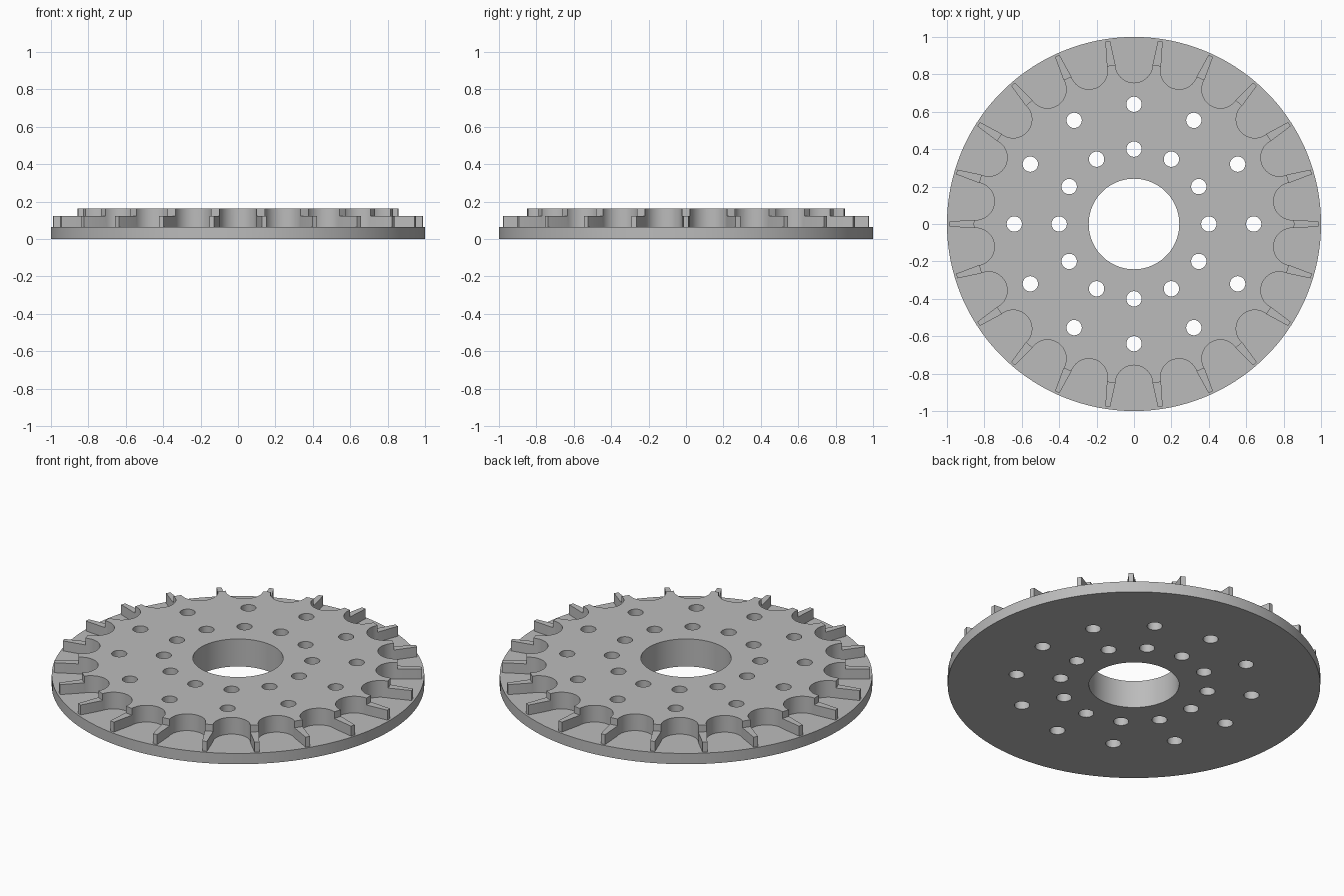
import bpy
import bmesh
from math import radians, pi, sin, cos
from mathutils import Matrix, Vector

if "Cube" in bpy.data.objects:
    bpy.data.objects.remove(bpy.data.objects["Cube"])

TEETH = 22
BASE_Z, TOOTH_Z, TOP_Z = 0.064, 0.123, 0.163
BORE_R, STEP_R, TIP_R, DISC_R = 0.242, 0.857, 0.988, 1.0

steel = bpy.data.materials.new("grey metal")
steel.use_nodes = True
steel.diffuse_color = (0.5, 0.5, 0.5, 1)
steel.node_tree.nodes["Principled BSDF"].inputs["Base Color"].default_value = (0.5, 0.5, 0.5, 1)


def make_object(name, bm):
    bmesh.ops.recalc_face_normals(bm, faces=bm.faces)
    mesh = bpy.data.meshes.new(name)
    bm.to_mesh(mesh)
    bm.free()
    mesh.materials.append(steel)
    obj = bpy.data.objects.new(name, mesh)
    bpy.context.collection.objects.link(obj)
    return obj


def lathe(name, profile, steps):
    """Revolve a closed (radius, height) profile around z."""
    bm = bmesh.new()
    verts = [bm.verts.new((r, 0, z)) for r, z in profile]
    edges = [bm.edges.new((v, verts[i - 1])) for i, v in enumerate(verts)]
    bmesh.ops.spin(bm, geom=verts + edges, cent=(0, 0, 0), axis=(0, 0, 1),
                   angle=2 * pi, steps=steps, use_merge=True)
    bmesh.ops.remove_doubles(bm, verts=bm.verts, dist=1e-5)
    return make_object(name, bm)


def add_prism(bm, outline, z0, z1):
    low = [bm.verts.new((p.x, p.y, z0)) for p in outline]
    high = [bm.verts.new((p.x, p.y, z1)) for p in outline]
    bm.faces.new(low[::-1])
    bm.faces.new(high)
    for i in range(len(low)):
        bm.faces.new((low[i - 1], low[i], high[i], high[i - 1]))


def arc(cx, radius, start, end, count):
    angles = [radians(start + (end - start) * i / count) for i in range(count + 1)]
    return [Vector((cx + radius * cos(a), radius * sin(a), 0)) for a in angles]


# stepped disc: base flange, tooth level and raised hub with centre bore
disc = lathe("toothed_disc", [
    (BORE_R, 0), (DISC_R, 0), (DISC_R, BASE_Z), (TIP_R, BASE_Z),
    (TIP_R, TOOTH_Z), (STEP_R, TOOTH_Z), (STEP_R, TOP_Z), (BORE_R, TOP_Z)], 132)

# round-bottomed pockets between the tapered teeth
half = pi / TEETH
tip = Matrix.Rotation(-half, 3, "Z") @ Vector((1.05, 0.008, 0))
pocket = arc(0.855, 0.1, 90, 270, 24) + [tip, Vector((tip.x, -tip.y, 0))]
bm = bmesh.new()
for i in range(TEETH):
    turn = Matrix.Rotation(half * (2 * i + 1), 3, "Z")
    add_prism(bm, [turn @ p for p in pocket], BASE_Z, 0.3)
pockets = make_object("pocket_cutter", bm)

# two rings of bolt holes
bm = bmesh.new()
for ring_radius in (0.4, 0.64):
    hole = arc(ring_radius, 0.041, 0, 360, 32)[:-1]
    for i in range(12):
        turn = Matrix.Rotation(i * pi / 6, 3, "Z")
        add_prism(bm, [turn @ p for p in hole], -0.1, 0.3)
holes = make_object("hole_cutter", bm)

bpy.context.view_layer.objects.active = disc
for cutter in (pockets, holes):
    cutter.hide_render = True
    cut = disc.modifiers.new(cutter.name, "BOOLEAN")
    cut.operation = "DIFFERENCE"
    cut.solver = "EXACT"
    cut.object = cutter
    bpy.ops.object.modifier_apply(modifier=cut.name)
    bpy.data.objects.remove(cutter)

# smooth curved walls, crisp edges
bpy.ops.object.select_all(action="DESELECT")
disc.select_set(True)
bpy.ops.object.shade_smooth_by_angle(angle=radians(30))
